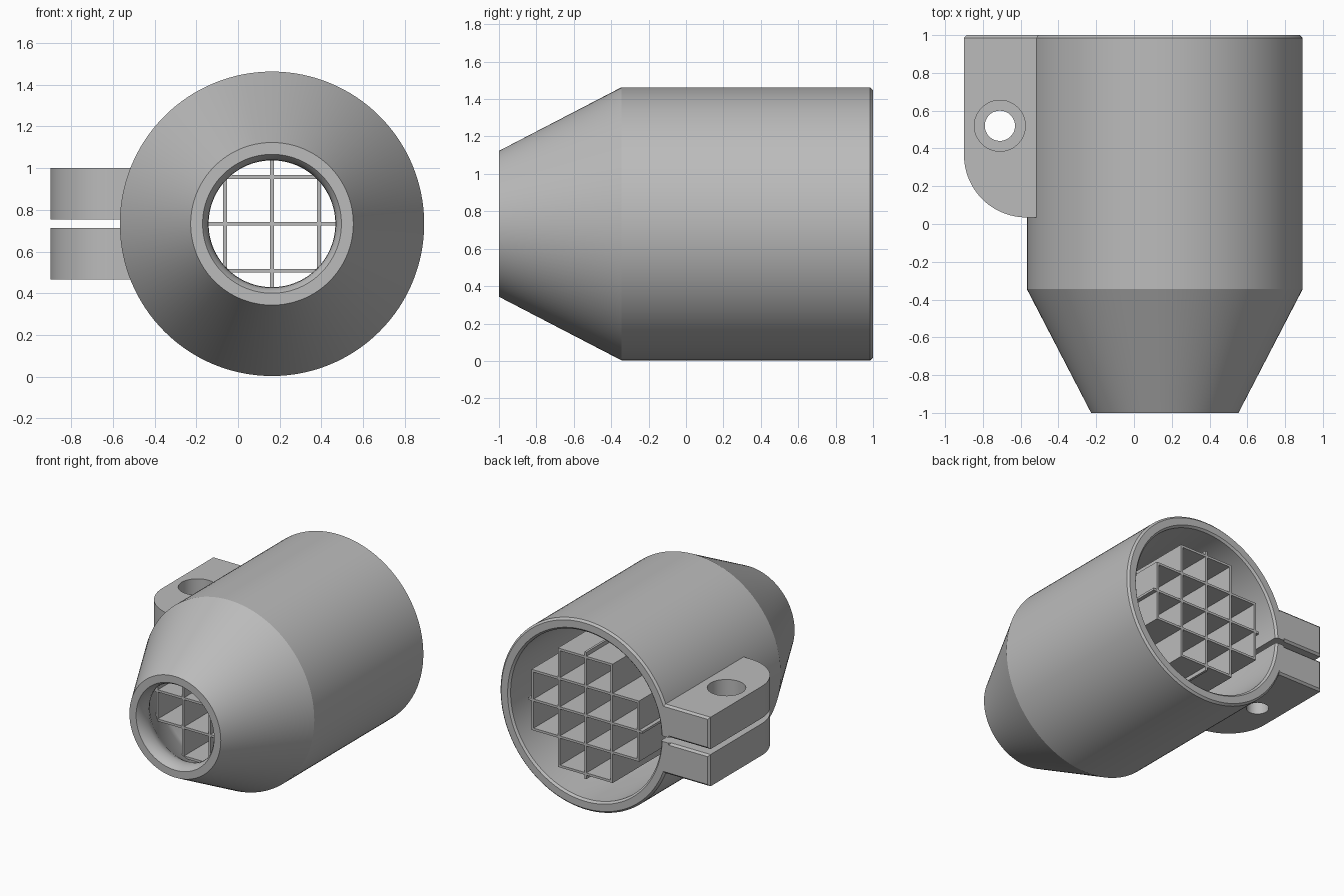
import bpy, bmesh, math
from mathutils import Matrix, Vector

if "Cube" in bpy.data.objects:
    bpy.data.objects.remove(bpy.data.objects["Cube"])

CX, CZ = 0.163, 0.733          # tube axis runs along y
grey = bpy.data.materials.new("light_grey")
grey.diffuse_color = (0.5, 0.5, 0.5, 1)
grey.use_nodes = True
grey.node_tree.nodes["Principled BSDF"].inputs["Base Color"].default_value = grey.diffuse_color


def finish(bm, name):
    bmesh.ops.recalc_face_normals(bm, faces=bm.faces)
    me = bpy.data.meshes.new(name)
    bm.to_mesh(me)
    bm.free()
    ob = bpy.data.objects.new(name, me)
    bpy.context.collection.objects.link(ob)
    me.materials.append(grey)
    return ob


def add_box(bm, lo, hi):
    lo, hi = Vector(lo), Vector(hi)
    m = Matrix.Translation((lo + hi) / 2) @ Matrix.Diagonal((*(hi - lo), 1))
    bmesh.ops.create_cube(bm, size=1, matrix=m)


def cylinder(name, x, y, z0, z1, r):
    bm = bmesh.new()
    bmesh.ops.create_cone(bm, cap_ends=True, segments=48, radius1=r, radius2=r,
                          depth=z1 - z0, matrix=Matrix.Translation((x, y, (z0 + z1) / 2)))
    return finish(bm, name)


def cut(ob, cutter):
    mod = ob.modifiers.new("cut", 'BOOLEAN')
    mod.operation, mod.solver, mod.object = 'DIFFERENCE', 'EXACT', cutter
    cutter.hide_render = True
    cutter.hide_set(True)


def apply_and_smooth(ob):
    bpy.ops.object.select_all(action='DESELECT')
    bpy.context.view_layer.objects.active = ob
    ob.select_set(True)
    for mod in list(ob.modifiers):
        bpy.ops.object.modifier_apply(modifier=mod.name)
    bpy.ops.object.shade_smooth_by_angle(angle=math.radians(22))


# Tube: closed wall profile (radius, y) turned around the axis
profile = [(0.39, -1), (0.73, -0.345), (0.73, 0.985), (0.715, 1), (0.66, 1), (0.645, 0.985),
           (0.645, -0.31), (0.635, -0.36), (0.37, -0.78), (0.335, -0.83), (0.31, -0.875),
           (0.304, -0.91), (0.307, -0.945), (0.318, -0.98), (0.333, -1)]
bm = bmesh.new()
N = 128
rings = []
for i in range(N):
    a = 2 * math.pi * i / N
    rings.append([bm.verts.new((CX + r * math.cos(a), y, CZ + r * math.sin(a))) for r, y in profile])
P = len(profile)
for i in range(N):
    A, B = rings[i], rings[(i + 1) % N]
    for j in range(P):
        k = (j + 1) % P
        bm.faces.new((A[j], A[k], B[k], B[j]))
tube = finish(bm, "tube")

# Clamp slit through the tube wall
bm = bmesh.new()
add_box(bm, (-1.0, 0.035, CZ - 0.021), (-0.3, 1.1, CZ + 0.021))
cut(tube, finish(bm, "slit_cutter"))
apply_and_smooth(tube)

# Clamp lugs: rounded plate above and below the slit
R = 0.33
outline = [(-0.495, 1), (-0.9, 1)]
for i in range(25):
    a = math.pi + math.pi / 2 * i / 24
    outline.append((-0.9 + R + R * math.cos(a), 0.035 + R + R * math.sin(a)))
outline.append((-0.495, 0.035))
bolt = cylinder("bolt_hole_cutter", -0.71, 0.52, 0.3, 1.2, 0.08)
head = cylinder("bolt_head_cutter", -0.71, 0.52, 0.85, 1.2, 0.135)
for name, z0, z1 in (("upper_lug", CZ + 0.021, 1.0), ("lower_lug", 0.467, CZ - 0.021)):
    bm = bmesh.new()
    face = bm.faces.new([bm.verts.new((x, y, z0)) for x, y in outline])
    ext = bmesh.ops.extrude_face_region(bm, geom=[face])
    bmesh.ops.translate(bm, vec=(0, 0, z1 - z0),
                        verts=[v for v in ext["geom"] if isinstance(v, bmesh.types.BMVert)])
    back = [e for e in bm.edges if all(v.co.y > 0.999 for v in e.verts)]
    bmesh.ops.bevel(bm, geom=back, offset=0.015, segments=1, affect='EDGES')
    lug = finish(bm, name)
    cut(lug, bolt)
    if name == "upper_lug":
        cut(lug, head)
    apply_and_smooth(lug)

# Inner grid of crossing plates; outer plates are shorter
S, T = 0.225, 0.009
Y0, Y1 = -0.58, 0.995
half = {0: 0.49, 1: 2 * S + T, 2: S + T}
bm = bmesh.new()
for i in range(-2, 3):
    h, o = half[abs(i)], i * S
    add_box(bm, (CX + o - T, Y0, CZ - h), (CX + o + T, Y1, CZ + h))
    add_box(bm, (CX - h, Y0, CZ + o - T), (CX + h, Y1, CZ + o + T))
finish(bm, "inner_grid")
